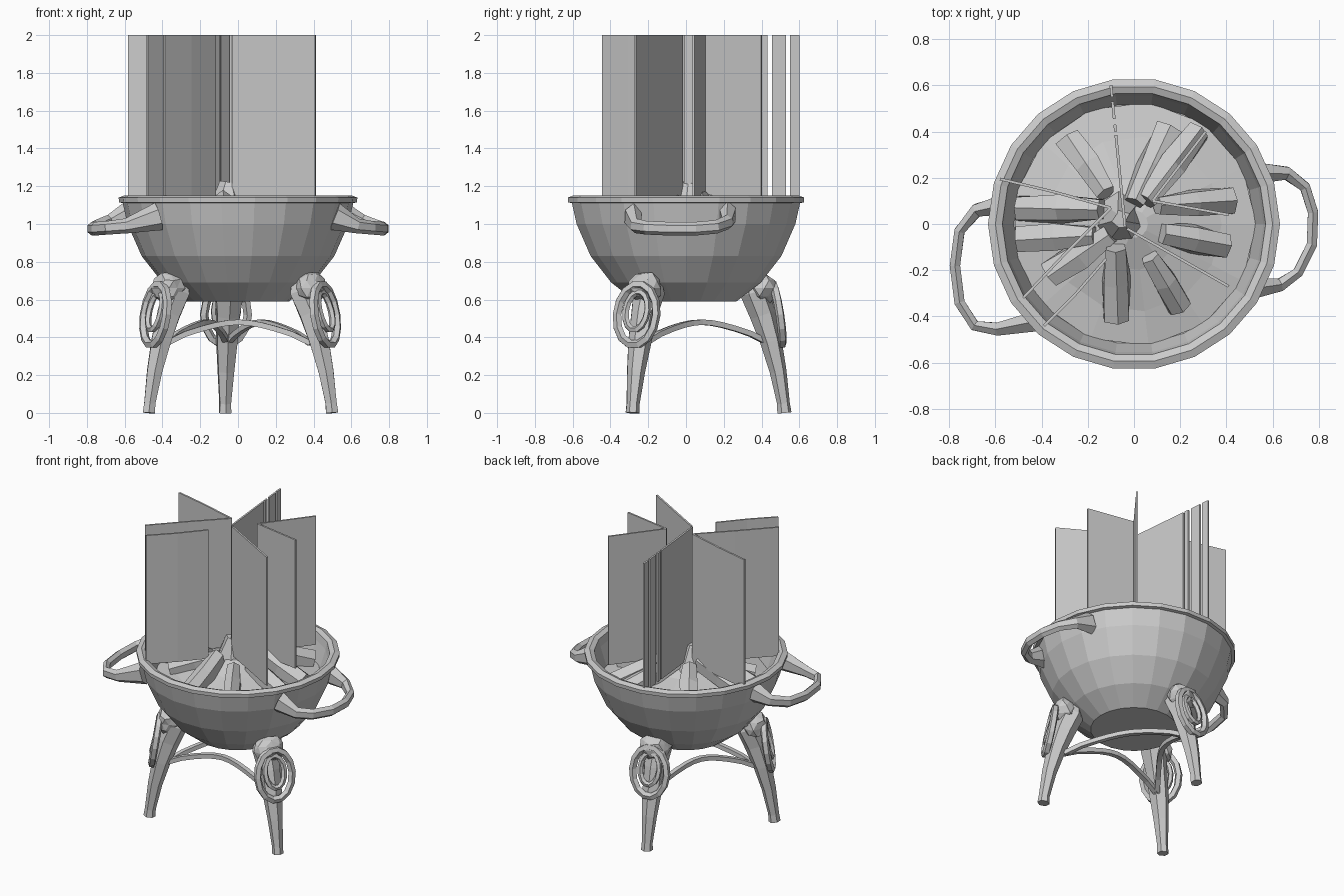
import bpy, bmesh, math, random
from mathutils import Vector

if "Cube" in bpy.data.objects:
    bpy.data.objects.remove(bpy.data.objects["Cube"])

random.seed(4)


def finish(bm, name):
    bmesh.ops.recalc_face_normals(bm, faces=bm.faces)
    me = bpy.data.meshes.new(name)
    bm.to_mesh(me)
    bm.free()
    ob = bpy.data.objects.new(name, me)
    bpy.context.collection.objects.link(ob)
    return ob


def lathe(name, profile, sides, jitter=0.0):
    """Revolve (radius, z) points around z; the ends are capped."""
    bm = bmesh.new()
    rings = [[bm.verts.new((r * math.cos(2 * math.pi * i / sides),
                            r * math.sin(2 * math.pi * i / sides),
                            z + random.uniform(-jitter, jitter)))
              for i in range(sides)] for r, z in profile]
    skin(bm, rings)
    return finish(bm, name)


def skin(bm, rings, closed=False):
    n = len(rings[0])
    pairs = list(zip(rings, rings[1:]))
    if closed:
        pairs.append((rings[-1], rings[0]))
    else:
        bm.faces.new(rings[0])
        bm.faces.new(rings[-1])
    for a, b in pairs:
        for i in range(n):
            j = (i + 1) % n
            bm.faces.new((a[i], a[j], b[j], b[i]))


def sweep(name, path, sizes, sides=5, side_axis=(0, 0, 1), closed=False, jitter=0.0):
    """Sweep an elliptical polygon along a path; sizes are (u, v) half widths."""
    bm = bmesh.new()
    pts = [Vector(p) for p in path]
    if not isinstance(sizes, list):
        sizes = [sizes] * len(pts)
    rings, n = [], len(pts)
    for k, p in enumerate(pts):
        if closed:
            t = pts[(k + 1) % n] - pts[k - 1]
        else:
            t = pts[min(k + 1, n - 1)] - pts[max(k - 1, 0)]
        u = t.cross(Vector(side_axis)).normalized()
        v = u.cross(t).normalized()
        ring = []
        for i in range(sides):
            a = 2 * math.pi * (i + 0.5) / sides
            s = 1 + random.uniform(-jitter, jitter)
            ring.append(bm.verts.new(p + (u * math.cos(a) * sizes[k][0]
                                          + v * math.sin(a) * sizes[k][1]) * s))
        rings.append(ring)
    skin(bm, rings, closed)
    return finish(bm, name)


# Bowl: faceted outer shell, rolled rim, hollow wall down to a low coal mound
lathe("bowl", [(0.27, 0.59), (0.40, 0.69), (0.51, 0.83), (0.585, 1.0), (0.61, 1.11),
               (0.63, 1.115), (0.632, 1.14), (0.60, 1.152), (0.57, 1.14),
               (0.56, 1.09), (0.52, 0.96)], 22)
lathe("coal_mound", [(0.525, 0.95), (0.53, 0.97), (0.38, 1.0), (0.2, 1.05), (0.06, 1.1)], 13, 0.008)

# Side handles
handles = {
    "left_handle": [(-0.57, 0.08, 1.05), (-0.68, 0.06, 1.01), (-0.755, -0.03, 0.985),
                    (-0.775, -0.18, 0.975), (-0.755, -0.34, 0.975), (-0.69, -0.44, 0.98),
                    (-0.59, -0.455, 0.99), (-0.42, -0.42, 1.04)],
    "right_handle": [(0.54, 0.22, 1.05), (0.66, 0.22, 1.01), (0.74, 0.16, 0.985),
                     (0.775, 0.05, 0.975), (0.77, -0.09, 0.975), (0.71, -0.21, 0.98),
                     (0.63, -0.265, 0.99), (0.51, -0.28, 1.04)],
}
for name, path in handles.items():
    w = [(0.05, 0.075), (0.032, 0.04)] + [(0.026, 0.036)] * (len(path) - 4) + [(0.032, 0.04), (0.05, 0.075)]
    sweep(name, path, w, sides=6)

# Three legs, each with a carved head and a double hanging ring
legs = [(math.radians(211), 1.0), (math.radians(330.5), 1.04), (math.radians(97.5), 0.955)]


def polar(a, r, z, t=0.0):
    return Vector((r * math.cos(a) - t * math.sin(a), r * math.sin(a) + t * math.cos(a), z))


leg_path = [(0.55, 0.0), (0.545, 0.05), (0.515, 0.22), (0.475, 0.38),
            (0.43, 0.52), (0.38, 0.64), (0.37, 0.72)]
leg_size = [(0.036, 0.038), (0.034, 0.034), (0.048, 0.045), (0.062, 0.058),
            (0.068, 0.07), (0.085, 0.075), (0.06, 0.05)]
for k, (a, f) in enumerate(legs):
    radial = polar(a, 1, 0)
    sweep(f"leg_{k + 1}", [polar(a, r * f, z) for r, z in leg_path], leg_size,
          sides=6, side_axis=radial)

    bm = bmesh.new()
    bmesh.ops.create_icosphere(bm, subdivisions=2, radius=1.0)
    for v in bm.verts:
        c = v.co * random.uniform(0.8, 1.1)
        v.co = polar(a, 0.425 * f + c.x * 0.085, 0.66 + c.z * 0.09, c.y * 0.1)
    finish(bm, f"leg_head_{k + 1}")

    for part, rt, rz, zc, w in (("outer", 0.118, 0.16, 0.52, 0.024), ("inner", 0.065, 0.10, 0.54, 0.018)):
        ring = [polar(a, (0.51 - 0.025 * math.sin(s)) * f, zc + rz * math.sin(s), rt * math.cos(s))
                for s in (2 * math.pi * i / 14 for i in range(14))]
        sweep(f"{part}_ring_{k + 1}", ring, (w, w), sides=5, side_axis=radial, closed=True)

# Arched stretchers from leg to leg
for k in range(3):
    p, q = polar(legs[k][0], 0.44, 0), polar(legs[(k + 1) % 3][0], 0.44, 0)
    path = []
    for i in range(11):
        s = i / 10
        c = p.lerp(q, s) * (1 - 0.25 * math.sin(math.pi * s))
        c.z = 0.37 + 0.11 * math.sin(math.pi * s) ** 0.7
        path.append(c)
    sweep(f"stretcher_{k + 1}", path, (0.022, 0.02), sides=4)

# Logs leaning together: outer x, y -> inner x, y and inner height
logs = [(0.15, 0.41, 0.00, 0.09, 1.12), (0.28, 0.40, 0.05, 0.10, 1.13),
        (-0.28, 0.37, -0.12, 0.13, 1.11), (-0.50, 0.07, -0.14, 0.06, 1.13),
        (-0.50, -0.07, -0.17, -0.05, 1.09), (-0.36, -0.22, -0.10, -0.04, 1.09),
        (-0.07, -0.41, -0.08, -0.10, 1.12), (0.20, -0.36, 0.07, -0.14, 1.10),
        (0.40, -0.09, 0.12, -0.04, 1.10), (0.42, 0.10, 0.10, 0.08, 1.14)]
for k, (x0, y0, x1, y1, z1) in enumerate(logs):
    a, b = Vector((x0, y0, 1.0)), Vector((x1, y1, z1))
    sweep(f"log_{k + 1}", [a, a.lerp(b, 0.5), b],
          [(0.06, 0.065), (0.065, 0.07), (0.045, 0.055)], sides=6, jitter=0.2)

# Pointed coal lump in the middle
bm = bmesh.new()
bmesh.ops.create_cone(bm, cap_ends=True, segments=7, radius1=0.13, radius2=0.04, depth=0.2)
for v in bm.verts:
    v.co += Vector((-0.06 + random.uniform(-.02, .02), 0.02, 1.13 + random.uniform(-.02, .02)))
finish(bm, "centre_coal")

# Tall thin flame sheets standing on edge
Z0, Z1 = 1.12, 2.0


def sheet(name, pts, thick=0.006):
    bm = bmesh.new()
    for p, q in zip(pts, pts[1:]):
        p, q = Vector((*p, 0)), Vector((*q, 0))
        n = (q - p).cross(Vector((0, 0, 1))).normalized() * thick
        rings = [[bm.verts.new(c + Vector((0, 0, z))) for c in (p - n, q - n, q + n, p + n)]
                 for z in (Z0, Z1)]
        skin(bm, rings)
    finish(bm, name)


sheet("flame_left", [(-0.58, 0.195), (-0.35, 0.14), (-0.10, 0.07), (-0.29, -0.12), (-0.48, -0.32)])
sheet("flame_right", [(0.31, 0.40), (0.08, 0.10), (0.41, 0.04)])
sheet("flame_front", [(0.41, -0.27), (-0.03, -0.02)])
sheet("flame_front_left", [(-0.39, -0.44), (-0.25, -0.30), (-0.12, -0.15)])
for k, (y0, y1) in enumerate([(-0.01, 0.385), (0.40, 0.43), (0.455, 0.53), (0.55, 0.60)]):
    sheet(f"flame_back_{k + 1}", [(-0.04 - 0.1 * y0, y0), (-0.04 - 0.1 * y1, y1)])
